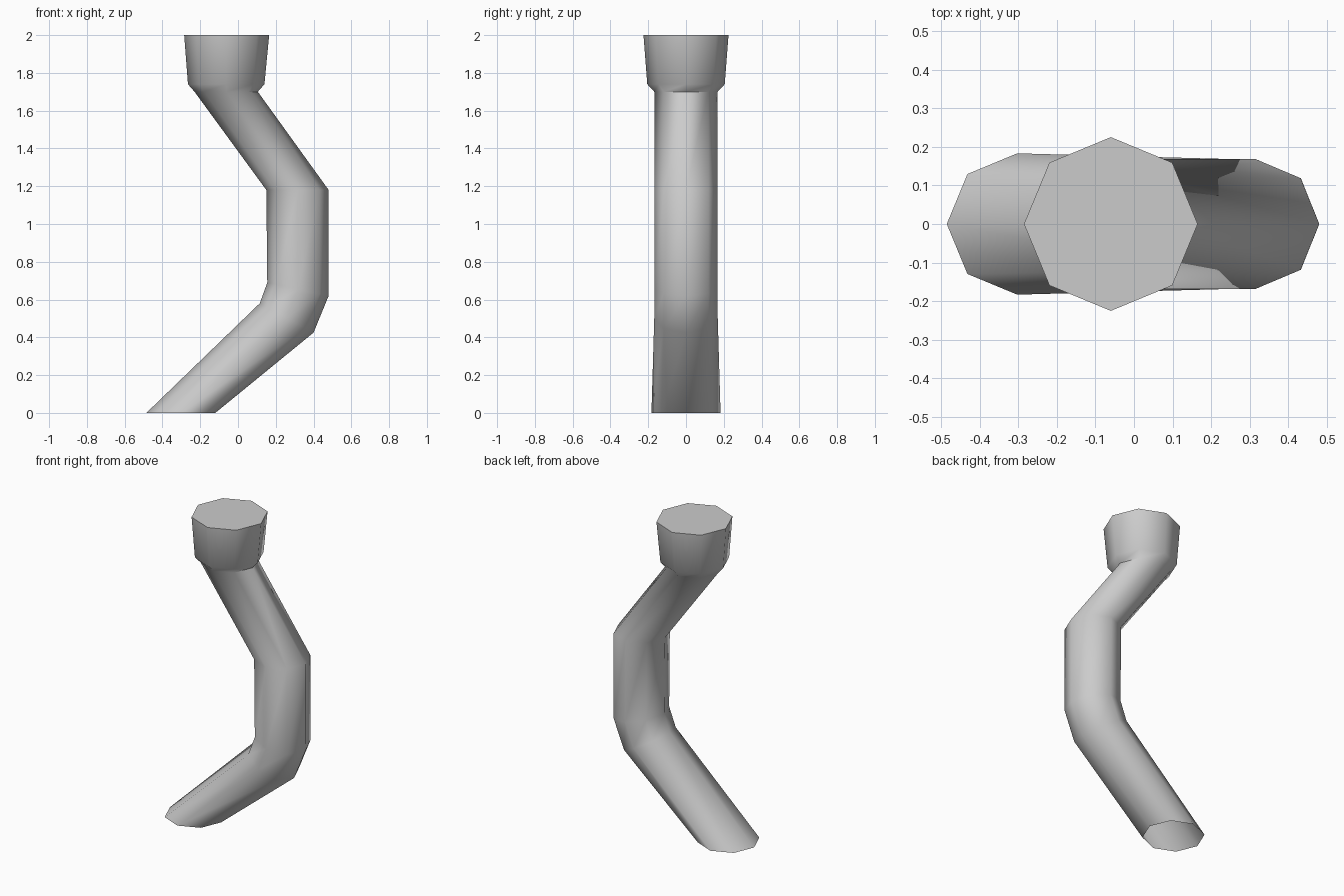
import bpy, bmesh, math

if "Cube" in bpy.data.objects:
    bpy.data.objects.remove(bpy.data.objects["Cube"])

SIDES = 8
# Cross-sections from foot to collar: left x, left z, right x, right z, half depth
sections = [
    (-0.485, 0.00, -0.12, 0.00, 0.183),
    (0.115, 0.58, 0.40, 0.425, 0.168),
    (0.155, 0.69, 0.48, 0.62, 0.167),
    (0.15, 1.18, 0.48, 1.18, 0.168),
    (-0.23, 1.70, 0.105, 1.70, 0.168),
    (-0.265, 1.74, 0.14, 1.74, 0.205),
    (-0.285, 2.00, 0.165, 2.00, 0.225),
]


def ring(bm, xl, zl, xr, zr, depth):
    verts = []
    for i in range(SIDES):
        a = math.tau * i / SIDES
        t = (1 + math.cos(a)) / 2
        verts.append(bm.verts.new((xl + (xr - xl) * t, depth * math.sin(a), zl + (zr - zl) * t)))
    return verts


# Bent pipe with flared collar, open at the foot
bm = bmesh.new()
rings = [ring(bm, *s) for s in sections]
for low, high in zip(rings, rings[1:]):
    for i in range(SIDES):
        j = (i + 1) % SIDES
        bm.faces.new((low[i], low[j], high[j], high[i]))

# Closed top of the collar
bm.faces.new(rings[-1])

mesh = bpy.data.meshes.new("bent_pipe")
bm.to_mesh(mesh)
bm.free()
pipe = bpy.data.objects.new("bent_pipe", mesh)
bpy.context.collection.objects.link(pipe)

# Smooth sides with a crisp top rim
bpy.context.view_layer.objects.active = pipe
pipe.select_set(True)
bpy.ops.object.shade_smooth_by_angle(angle=math.radians(60))
